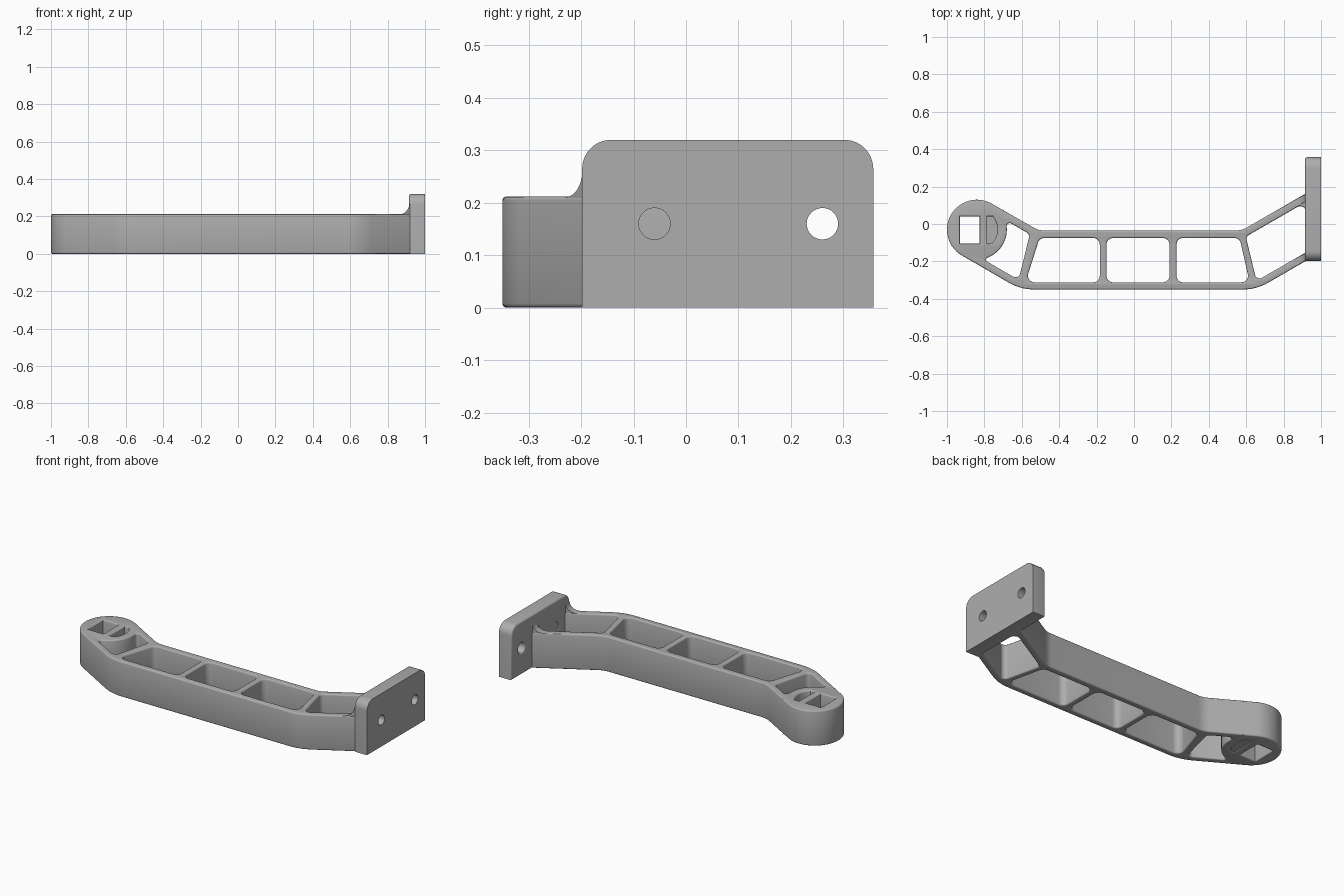
import bpy, bmesh
from math import sin, cos, tan, acos, radians, pi
from mathutils import Vector, Matrix

cube = bpy.data.objects.get("Cube")
if cube:
    bpy.data.objects.remove(cube)

grey = bpy.data.materials.new("plain grey")
grey.use_nodes = True
colour = (0.42, 0.42, 0.42, 1)
grey.diffuse_color = colour
grey.node_tree.nodes["Principled BSDF"].inputs["Base Color"].default_value = colour


def arc(cx, cy, r, start, end, steps=20):
    """Points along a circular arc, angles in degrees."""
    angles = [radians(start + (end - start) * i / steps) for i in range(steps + 1)]
    return [(cx + r * cos(a), cy + r * sin(a)) for a in angles]


def circle(cx, cy, r):
    return arc(cx, cy, r, 0, 360, 32)[:-1]


def rounded(corners, steps=7):
    """Polygon of (x, y) or (x, y, radius) corners with the radii filleted."""
    result = []
    for i, c in enumerate(corners):
        p = Vector(c[:2])
        r = c[2] if len(c) > 2 else 0
        if not r:
            result.append(p)
            continue
        a = (Vector(corners[i - 1][:2]) - p).normalized()
        b = (Vector(corners[(i + 1) % len(corners)][:2]) - p).normalized()
        half = acos(max(-1, min(1, a.dot(b)))) / 2
        centre = p + (a + b).normalized() * (r / sin(half))
        start = p + a * (r / tan(half)) - centre
        turn = start.angle_signed(p + b * (r / tan(half)) - centre)
        for k in range(steps + 1):
            result.append(centre + Matrix.Rotation(-turn * k / steps, 2) @ start)
    return result


def extruded(name, outlines, depth, bevel, matrix, flat_end=None):
    """Solid from an outline with holes, its rims rounded; flat_end trims one rim."""
    curve = bpy.data.curves.new(name, 'CURVE')
    curve.dimensions = '2D'
    curve.fill_mode = 'BOTH'
    curve.extrude = depth / 2 - bevel
    curve.bevel_depth = bevel
    curve.bevel_resolution = 2
    curve.offset = -bevel
    for outline in outlines:
        spline = curve.splines.new('POLY')
        spline.points.add(len(outline) - 1)
        for point, (x, y) in zip(spline.points, outline):
            point.co = (x, y, 0, 1)
        spline.use_cyclic_u = True
    source = bpy.data.objects.new(name + "_curve", curve)
    bpy.context.collection.objects.link(source)
    graph = bpy.context.evaluated_depsgraph_get()
    mesh = bpy.data.meshes.new_from_object(source.evaluated_get(graph))
    bpy.data.objects.remove(source)
    bm = bmesh.new()
    bm.from_mesh(mesh)
    bmesh.ops.remove_doubles(bm, verts=bm.verts, dist=0.0001)
    if flat_end is not None:
        cut = bmesh.ops.bisect_plane(bm, geom=bm.verts[:] + bm.edges[:] + bm.faces[:],
                                     plane_co=(0, 0, flat_end), plane_no=(0, 0, 1),
                                     clear_outer=True)
        rim = [e for e in cut["geom_cut"] if isinstance(e, bmesh.types.BMEdge)]
        bmesh.ops.triangle_fill(bm, edges=rim, use_beauty=True, normal=(0, 0, 1))
    bm.transform(matrix)
    bmesh.ops.recalc_face_normals(bm, faces=bm.faces)
    bm.to_mesh(mesh)
    bm.free()
    mesh.materials.clear()
    mesh.materials.append(grey)
    for face in mesh.polygons:
        face.material_index = 0
        face.use_smooth = True
    mesh.set_sharp_from_angle(angle=radians(32))
    obj = bpy.data.objects.new(name, mesh)
    bpy.context.collection.objects.link(obj)
    return obj


# Arm: outline running round the head, with window cells between the ribs
HEAD = (-0.84, -0.03)
HEIGHT = 0.212
slope = tan(pi / 6)
outline = rounded(arc(*HEAD, 0.16, 60, 240, 28) + [
    (-0.606, -0.35, 0.27), (0.655, -0.35, 0.27), (0.93, -0.191),
    (0.93, 0.17), (0.575, -0.035, 0.12), (-0.51, -0.035, 0.12)])
top, low, r = -0.075, -0.312, 0.035
cells = [
    [(-0.505, top, r), (-0.58, low, r), (-0.183, low, r), (-0.183, top, r)],
    [(-0.147, top, r), (-0.147, low, r), (0.19, low, r), (0.19, top, r)],
    [(0.227, top, r), (0.227, low, r), (0.618, low, r), (0.565, top, r)],
    [(0.598, -0.068, 0.025), (0.655, -0.304, 0.025), (0.919, -0.152), (0.919, 0.117, 0.03)],
    arc(*HEAD, 0.16, -66, 10, 14) + [(-0.69, 0.022, 0.015), (-0.557, -0.055, 0.025),
                                     (-0.617, -0.298, 0.025), (-0.805, -0.19, 0.012)],
]
square = [(-0.93, 0.04), (-0.93, -0.105), (-0.825, -0.105), (-0.825, 0.04)]
slot = [(-0.785, 0.04), (-0.785, -0.105)] + arc(*HEAD, 0.11, -42, 40, 10)
extruded("arm", [outline] + [rounded(c) for c in cells] + [square, slot],
         HEIGHT, 0.008, Matrix.Translation((0, 0, HEIGHT / 2)))

# Floor of the blind slot in the head
extruded("slot_floor", [slot], 0.1, 0, Matrix.Translation((0, 0, 0.055)))

# Mounting plate with two screw holes, rounded only on its inner rim
plate = rounded([(-0.198, 0), (0.357, 0), (0.357, 0.32, 0.055), (-0.198, 0.32, 0.055)])
to_side = Matrix(((0, 0, 1, 0.965), (1, 0, 0, 0), (0, 1, 0, 0), (0, 0, 0, 1)))
extruded("mounting_plate", [plate] + [circle(y, 0.16, 0.03) for y in (-0.06, 0.26)],
         0.1, 0.01, to_side, flat_end=0.035)

# Concave fillets where the two arm walls meet the plate
profile = [(0.005, -0.02), (0.005, 0.055)] + arc(-0.055, 0.055, 0.055, 0, -90, 10) + [(-0.055, -0.02)]
for name, y, tilt in (("front_fillet", -0.177, slope), ("back_fillet", 0.139, slope)):
    shear = Matrix(((1, 0, 0, 0.915), (tilt, 0, -1, y), (0, 1, 0, HEIGHT - 0.001), (0, 0, 0, 1)))
    extruded(name, [profile], 0.04, 0, shear)
